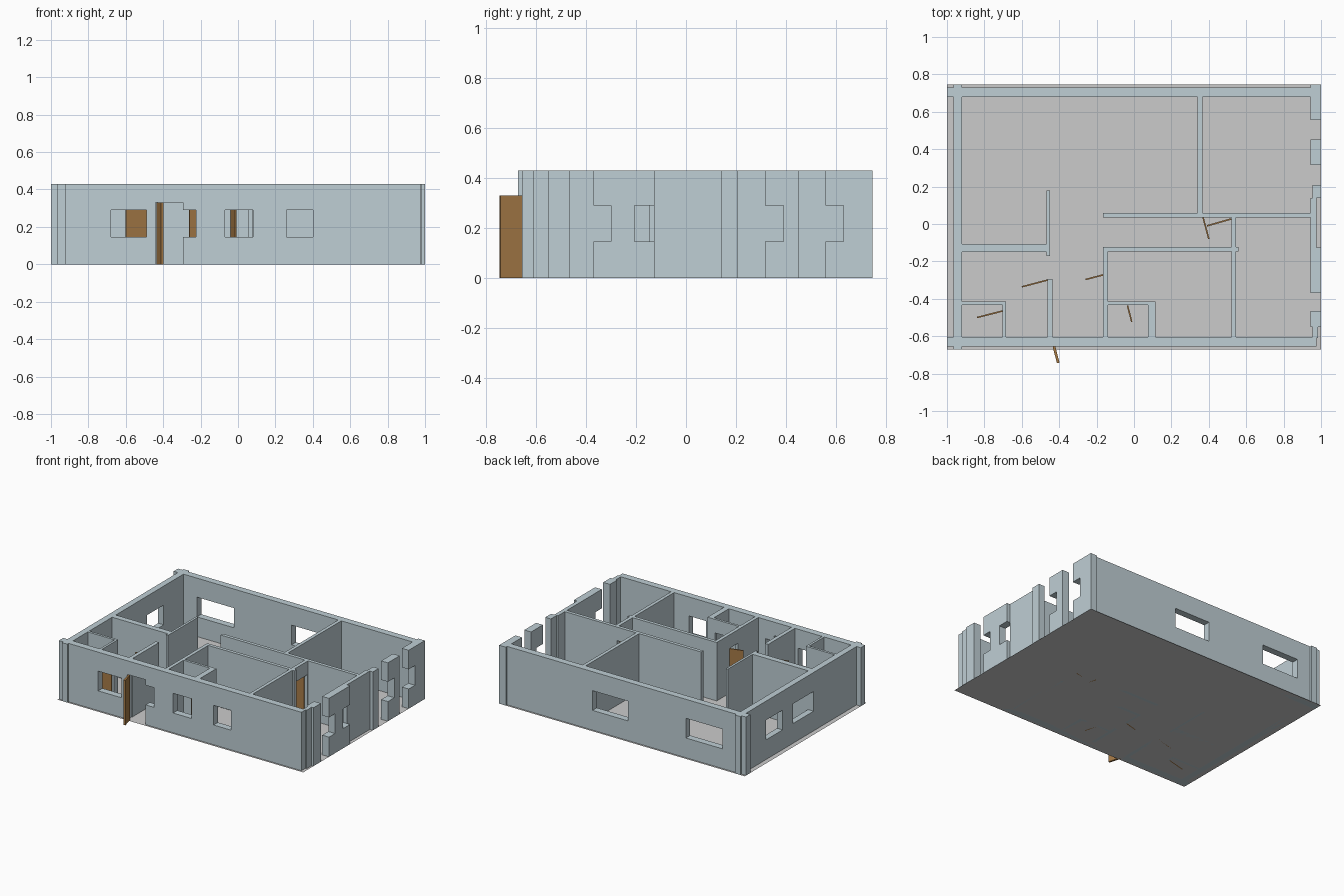
import bpy, bmesh, math

if "Cube" in bpy.data.objects:
    bpy.data.objects.remove(bpy.data.objects["Cube"])

H = 0.43                # wall height
DOOR = (0.0, 0.33)      # door opening heights
WIN = (0.145, 0.29)     # window opening heights


def material(name, rgb):
    m = bpy.data.materials.new(name)
    m.diffuse_color = (*rgb, 1)
    m.use_nodes = True
    m.node_tree.nodes["Principled BSDF"].inputs["Base Color"].default_value = m.diffuse_color
    return m


WALL = material("wall_paint", (0.52, 0.62, 0.66))
WOOD = material("door_wood", (0.37, 0.19, 0.06))


def finish(name, bm, mat=None):
    me = bpy.data.meshes.new(name)
    bm.to_mesh(me)
    bm.free()
    ob = bpy.data.objects.new(name, me)
    bpy.context.collection.objects.link(ob)
    if mat:
        me.materials.append(mat)
    return ob


def wall(name, x0, x1, y0, y1, windows=(), doors=()):
    """Straight wall along its longer side, openings given as (start, end)."""
    along_x = (x1 - x0) > (y1 - y0)
    a0, a1, t0, t1 = (x0, x1, y0, y1) if along_x else (y0, y1, x0, x1)
    holes = [(*w, *WIN) for w in windows] + [(*d, *DOOR) for d in doors]
    us = sorted({a0, a1, *[v for h in holes for v in h[:2]]})
    zs = sorted({0.0, H, *[v for h in holes for v in h[2:]]})

    def solid(i, j):
        if not (0 <= i < len(us) - 1 and 0 <= j < len(zs) - 1):
            return False
        u, z = (us[i] + us[i + 1]) / 2, (zs[j] + zs[j + 1]) / 2
        return not any(h[0] < u < h[1] and h[2] < z < h[3] for h in holes)

    bm = bmesh.new()

    def face(*pts):
        bm.faces.new([bm.verts.new((u, t, z) if along_x else (t, u, z)) for u, t, z in pts])

    for i in range(len(us) - 1):
        for j in range(len(zs) - 1):
            if not solid(i, j):
                continue
            u, v, z, w = us[i], us[i + 1], zs[j], zs[j + 1]
            for t in (t0, t1):
                face((u, t, z), (v, t, z), (v, t, w), (u, t, w))
            for di, e in ((-1, u), (1, v)):
                if not solid(i + di, j):
                    face((e, t0, z), (e, t1, z), (e, t1, w), (e, t0, w))
            for dj, e in ((-1, z), (1, w)):
                if not solid(i, j + dj):
                    face((u, t0, e), (v, t0, e), (v, t1, e), (u, t1, e))
    bmesh.ops.remove_doubles(bm, verts=bm.verts, dist=1e-5)
    bmesh.ops.recalc_face_normals(bm, faces=bm.faces)
    bmesh.ops.dissolve_limit(bm, angle_limit=0.01, verts=bm.verts, edges=bm.edges)
    return finish(name, bm, WALL)


def door(name, hinge, tip, thick=0.008):
    """Open door leaf from its hinge to its free edge."""
    dx, dy = tip[0] - hinge[0], tip[1] - hinge[1]
    bm = bmesh.new()
    bmesh.ops.create_cube(bm, size=1)
    bmesh.ops.scale(bm, vec=(math.hypot(dx, dy), thick, DOOR[1]), verts=bm.verts)
    ob = finish(name, bm, WOOD)
    ob.location = ((hinge[0] + tip[0]) / 2, (hinge[1] + tip[1]) / 2, DOOR[1] / 2)
    ob.rotation_euler.z = math.atan2(dy, dx)


# Floor sheet
bm = bmesh.new()
bm.faces.new([bm.verts.new(p) for p in
              ((-1, -0.67, 0), (1, -0.67, 0), (1, 0.745, 0), (-1, 0.745, 0))])
finish("floor", bm)

# Outer walls
wall("front_wall", -1, 0.975, -0.655, -0.605,
     windows=[(-0.68, -0.49), (-0.295, -0.225), (-0.07, 0.08), (0.26, 0.40)],
     doors=[(-0.44, -0.295)])
wall("back_wall", -1, 1, 0.68, 0.73, windows=[(-0.81, -0.51), (-0.04, 0.25)])
wall("left_wall", -0.965, -0.92, -0.67, 0.745, windows=[(0.255, 0.45), (-0.105, 0.135)])

# Broken right wall: separate piers, some with notched window edges
wall("right_corner_post", 0.955, 0.985, -0.61, -0.55)
wall("right_front_pier", 0.945, 1, -0.55, -0.465)
wall("right_middle_pier", 0.945, 1, -0.37, -0.125,
     windows=[(-0.37, -0.30), (-0.205, -0.125)])
wall("right_recessed_wall", 0.945, 0.975, -0.125, 0.14)
wall("right_middle_post", 0.955, 1, 0.14, 0.208)
wall("right_rear_pier", 0.945, 1, 0.315, 0.452, windows=[(0.315, 0.39)])
wall("right_back_pier", 0.945, 1, 0.557, 0.745, windows=[(0.557, 0.63)])

# Inner walls
wall("left_room_wall", -0.92, -0.45, -0.15, -0.107)
wall("hall_screen", -0.467, -0.45, -0.17, 0.18)
wall("living_room_wall", -0.165, 0.945, 0.035, 0.06, doors=[(0.37, 0.52)])
wall("rear_divider", 0.34, 0.365, 0.06, 0.68)
wall("corridor_wall", -0.165, 0.56, -0.147, -0.122)
wall("corridor_side_wall", -0.165, -0.14, -0.605, -0.147, doors=[(-0.37, -0.27)])
wall("entry_wall", -0.463, -0.435, -0.605, -0.295)
wall("left_closet_wall", -0.92, -0.685, -0.433, -0.415)
wall("left_closet_side", -0.702, -0.685, -0.605, -0.433, doors=[(-0.60, -0.465)])
wall("bath_wall", -0.14, 0.115, -0.433, -0.415, doors=[(-0.035, 0.055)])
wall("bath_side", 0.075, 0.115, -0.605, -0.433)
wall("right_room_wall", 0.52, 0.545, -0.605, 0.035, doors=[(-0.11, 0.03)])

# Door leaves, all standing open
door("entry_door", (-0.428, -0.655), (-0.405, -0.743), 0.014)
door("entry_room_door", (-0.463, -0.30), (-0.60, -0.336))
door("closet_door", (-0.702, -0.465), (-0.84, -0.50))
door("corridor_door", (-0.165, -0.272), (-0.26, -0.297))
door("bath_door", (-0.035, -0.435), (-0.012, -0.523))
door("rear_room_door", (0.367, 0.043), (0.40, -0.08))
door("right_room_door", (0.52, 0.027), (0.39, -0.01))
